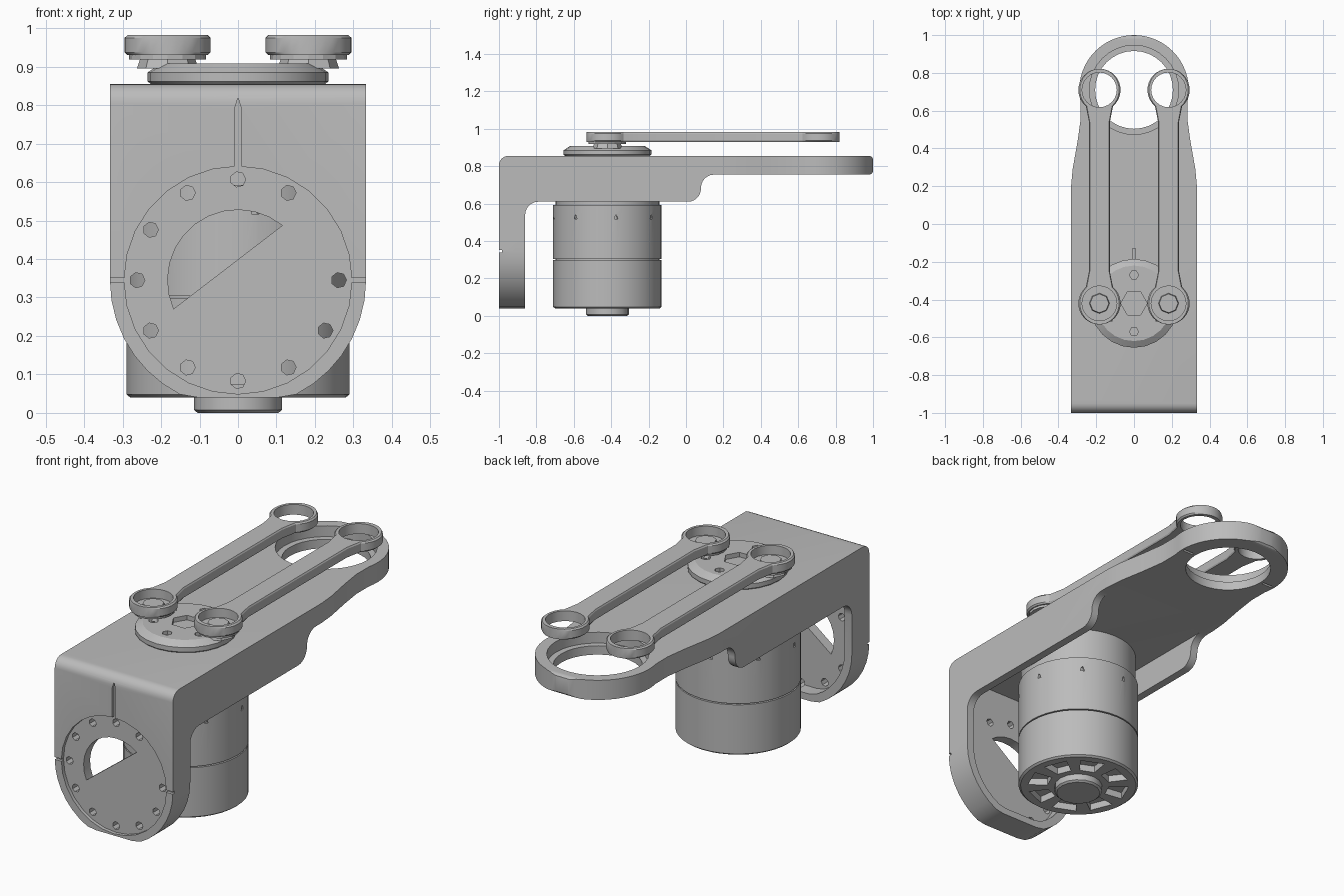
import bpy, bmesh
from math import sin, cos, pi, radians
from mathutils import Matrix, Vector

cube = bpy.data.objects.get("Cube")
if cube:
    bpy.data.objects.remove(cube, do_unlink=True)

grey = bpy.data.materials.new("plain grey")
grey.use_nodes = True
grey.diffuse_color = (0.5, 0.5, 0.5, 1)
grey.node_tree.nodes["Principled BSDF"].inputs["Base Color"].default_value = (0.5, 0.5, 0.5, 1)

# Each axis maps a 2D outline plus a depth to 3D
AXES = {"x": lambda a, b, d: (d, a, b),
        "y": lambda a, b, d: (a, d, b),
        "z": lambda a, b, d: (a, b, d)}


def arc(cx, cy, r, start, end, n):
    """Points on an arc, angles in degrees."""
    steps = [radians(start + (end - start) * i / n) for i in range(n + 1)]
    return [(cx + r * cos(t), cy + r * sin(t)) for t in steps]


def circle(cx, cy, r, n=32):
    return arc(cx, cy, r, 0, 360, n)[:-1]


def loft(name, layers, axis="z"):
    """Closed solid through a list of (outline, depth) layers."""
    bm = bmesh.new()
    rings = [[bm.verts.new(AXES[axis](a, b, d)) for a, b in pts] for pts, d in layers]
    for low, high in zip(rings, rings[1:]):
        for i in range(len(low)):
            j = (i + 1) % len(low)
            bm.faces.new((low[i], low[j], high[j], high[i]))
    bm.faces.new(rings[0])
    bm.faces.new(rings[-1])
    bmesh.ops.recalc_face_normals(bm, faces=bm.faces)
    mesh = bpy.data.meshes.new(name)
    bm.to_mesh(mesh)
    bm.free()
    mesh.materials.append(grey)
    ob = bpy.data.objects.new(name, mesh)
    bpy.context.collection.objects.link(ob)
    return ob


def prism(name, pts, lo, hi, axis="z"):
    return loft(name, [(pts, lo), (pts, hi)], axis)


def turned(name, cx, cy, profile, n=32):
    return loft(name, [(circle(cx, cy, r, n), z) for r, z in profile])


def box(name, x, y, z):
    return prism(name, [(x[0], y[0]), (x[1], y[0]), (x[1], y[1]), (x[0], y[1])], *z)


def boolean(ob, cutter, operation="DIFFERENCE"):
    """Apply a boolean and remove the cutter."""
    cutter.hide_render = True
    mod = ob.modifiers.new("cut", "BOOLEAN")
    mod.operation, mod.object, mod.solver = operation, cutter, "EXACT"
    bpy.context.view_layer.objects.active = ob
    bpy.ops.object.modifier_apply(modifier=mod.name)
    bpy.data.objects.remove(cutter, do_unlink=True)


def smooth(ob):
    bpy.ops.object.select_all(action="DESELECT")
    ob.select_set(True)
    bpy.context.view_layer.objects.active = ob
    bpy.ops.object.shade_smooth_by_angle(angle=radians(25))


# Bracket: side profile trimmed by the top and front outlines
W, FZ, RY, MY = 0.333, 0.345, 0.71, -0.42
side = ([(-1, 0.04), (-0.86, 0.04)]
        + arc(-0.79, 0.54, 0.07, 180, 90, 6)
        + arc(0.01, 0.68, 0.07, -90, 0, 6)
        + arc(0.15, 0.685, 0.07, 180, 90, 6)
        + arc(0.98, 0.775, 0.02, -90, 0, 3)
        + arc(0.98, 0.835, 0.02, 0, 90, 3)
        + arc(-0.95, 0.805, 0.05, 90, 180, 6))
bracket = prism("bracket", side, -W, W, "x")

right_edge = [(W, -1.1), (W, 0.2), (0.325, 0.29), (0.3, 0.43), (0.283, 0.55)]
plan = right_edge + arc(0, RY, 0.29, -12, 192, 32) + [(-x, y) for x, y in reversed(right_edge)]
boolean(bracket, prism("plan_trim", plan, -0.1, 1), "INTERSECT")


def front_outline(half, floor, top):
    base = arc(0, FZ, half, 180, 360, 20)
    return [(x, max(z, floor)) for x, z in base] + [(half, top), (-half, top)]


boolean(bracket, prism("front_trim", front_outline(W, 0.04, 1), -1.2, 1.2, "y"), "INTERSECT")
# Hollow underside leaving side flanges
boolean(bracket, prism("hollow", front_outline(0.292, 0.075, 0.755), -0.93, 0.3, "y"))

# Round seat, grooves and bolt holes on the front
boolean(bracket, prism("seat", circle(0, FZ, 0.296, 28), -1.1, -0.982, "y"))
boolean(bracket, prism("groove", [(-0.009, 0.6), (0.009, 0.6), (0.009, 0.79), (0, 0.82), (-0.009, 0.79)],
                       -1.1, -0.985, "y"))
for s in (-1, 1):
    boolean(bracket, box("notch", (s * 0.32 - 0.04, s * 0.32 + 0.04), (-1.1, -0.985), (0.339, 0.351)))
for i in range(12):
    if i != 1:
        t = radians(30 * i)
        hole = circle(0.262 * cos(t), FZ + 0.262 * sin(t), 0.02, 7)
        boolean(bracket, prism("bolt_hole", hole, -1.1, -0.9, "y"))
# Half round window
boolean(bracket, prism("window", arc(0, FZ, 0.183, 51, 204, 12), -1.1, -0.8, "y"))

# Stepped ring at the rear
boolean(bracket, turned("ring_bore", 0, RY, [(0.206, 0.7), (0.206, 0.9)]))
boolean(bracket, turned("ring_step", 0, RY, [(0.236, 0.8), (0.236, 0.9)]))
for s in (-1, 1):
    boolean(bracket, box("ring_notch", (s * 0.25 - 0.03, s * 0.25 + 0.03), (RY - 0.006, RY + 0.006), (0.7, 0.765)))
boolean(bracket, box("pointer_groove", (-0.008, 0.008), (-0.22, -0.13), (0.845, 0.9)))
smooth(bracket)

# Motor: two cans with thin seams around a core
lower_can = turned("motor_lower_can", 0, MY, [(0.28, 0.04), (0.29, 0.048), (0.29, 0.298)], 40)
for i in range(8):
    t = radians(45 * i + 22)
    a, b = 0.15, 0.245
    corners = [(r * cos(t + d), MY + r * sin(t + d)) for r, d in
               ((a, -0.25), (b, -0.25), (b, 0.25), (a, 0.25))]
    boolean(lower_can, prism("vent", corners, 0, 0.075))
upper_can = turned("motor_upper_can", 0, MY, [(0.29, 0.304), (0.29, 0.592)], 40)
for i in range(8):
    t = radians(45 * i + 9)
    c = (0.285 * cos(t), MY + 0.285 * sin(t))
    boolean(upper_can, turned("set_screw_hole", *c, [(0.012, 0.517), (0.006, 0.54)], 5))
core = turned("motor_core", 0, MY, [(0.278, 0.1), (0.278, 0.757)], 40)
hub = turned("motor_hub", 0, MY, [(0.105, 0), (0.115, 0.008), (0.115, 0.06)], 16)
for ob in (lower_can, upper_can, core, hub):
    smooth(ob)

# Rotating disc on top of the bracket
disc = turned("turntable", 0, MY, [(0.21, 0.84), (0.235, 0.862), (0.235, 0.885), (0.2, 0.908)], 24)
boolean(disc, turned("centre_recess", 0, MY, [(0.07, 0.885), (0.07, 0.95)], 6))
for i in range(6):
    t = radians(60 * i + 30)
    c = (0.15 * cos(t), MY + 0.15 * sin(t))
    boolean(disc, turned("screw_recess", *c, [(0.024, 0.89), (0.024, 0.95)], 6))
smooth(disc)

# Two link arms with a ring at each end, on pins
ENDS = ((MY, 0.112), (RY, 0.112))
for side_name, s in (("left", 1), ("right", -1)):
    x = s * 0.183
    r = 0.112
    lower, upper = MY + 0.17, RY - 0.17
    half = 0.055
    outline = ([(x + half, lower), (x + half, upper)]
               + arc(x, RY, r, -50, 230, 24)
               + [(x - half, upper), (x - half, lower)]
               + arc(x, MY, r, 130, 410, 24))
    inset = [(x + (px - x) * 0.93, py) for px, py in outline]
    arm = loft(side_name + "_link_arm", [(inset, 0.93), (outline, 0.937), (outline, 0.975), (inset, 0.982)])
    for y, _ in ENDS:
        boolean(arm, turned("eye", x, y, [(0.092, 0.9), (0.092, 1)], 24))
    smooth(arm)
    turned(side_name + "_pin", x, MY, [(0.08, 0.895), (0.07, 0.925), (0.055, 0.93), (0.05, 0.955)], 8)
    turned(side_name + "_pin_collar", x, MY, [(0.1, 0.918), (0.1, 0.936)], 16)
